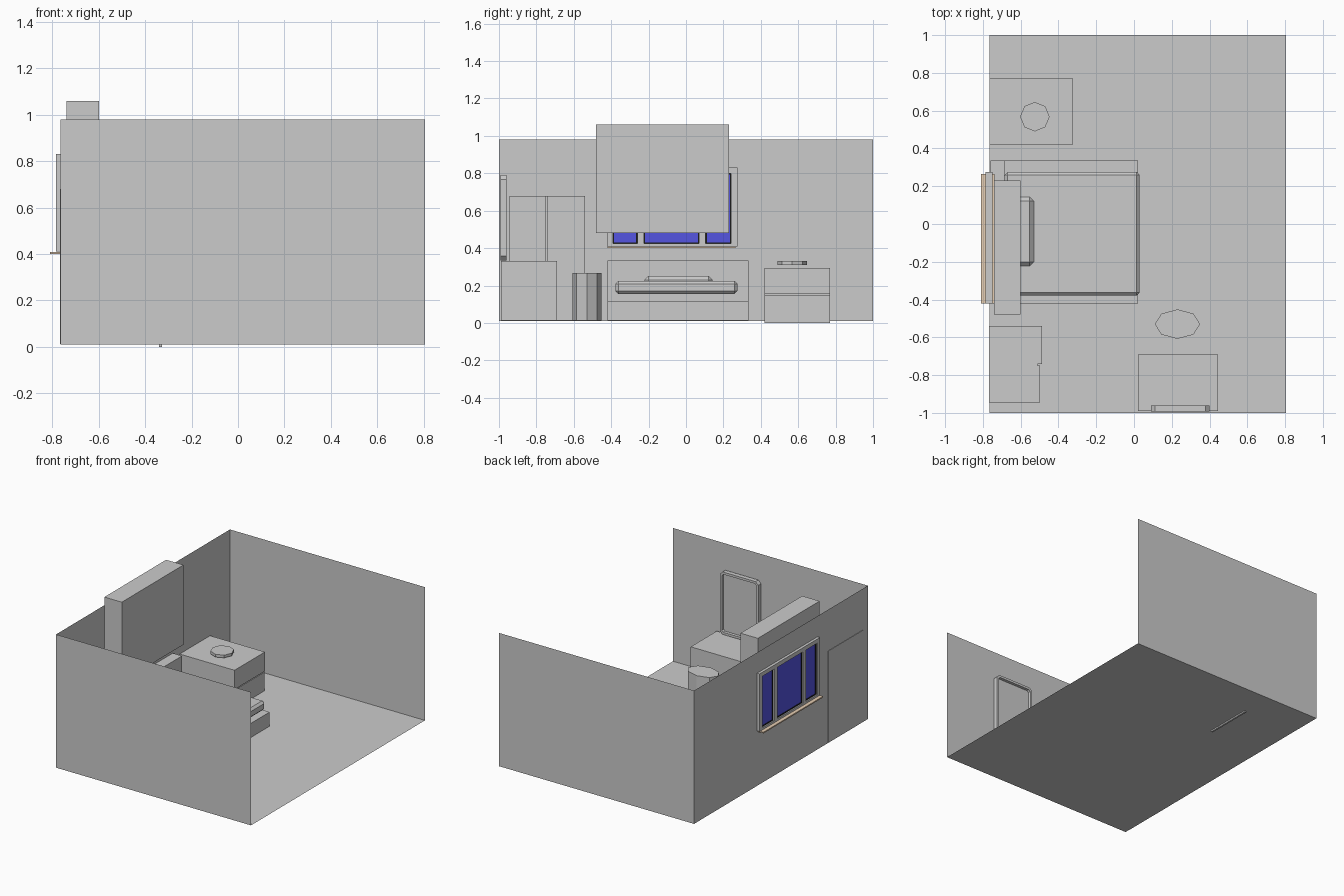
import bpy, bmesh, math
from mathutils import Vector

if "Cube" in bpy.data.objects:
    bpy.data.objects.remove(bpy.data.objects["Cube"])


def finish(name, bm, mat=None):
    bmesh.ops.recalc_face_normals(bm, faces=bm.faces)
    me = bpy.data.meshes.new(name)
    bm.to_mesh(me)
    bm.free()
    ob = bpy.data.objects.new(name, me)
    bpy.context.collection.objects.link(ob)
    if mat:
        me.materials.append(mat)
    return ob


def material(name, rgb):
    m = bpy.data.materials.new(name)
    m.diffuse_color = (*rgb, 1)
    m.use_nodes = True
    m.node_tree.nodes["Principled BSDF"].inputs["Base Color"].default_value = m.diffuse_color
    return m


def cube_bm(x, y, z):
    bm = bmesh.new()
    bmesh.ops.create_cube(bm, size=1)
    for v in bm.verts:
        v.co = Vector([r[0] + (c + 0.5) * (r[1] - r[0]) for c, r in zip(v.co, (x, y, z))])
    return bm


def box(name, x, y, z, mat=None, bevel=0):
    bm = cube_bm(x, y, z)
    if bevel:
        bmesh.ops.bevel(bm, geom=bm.edges[:], offset=bevel, segments=1, affect='EDGES')
    return finish(name, bm, mat)


def sheet(name, quads):
    bm = bmesh.new()
    for q in quads:
        bm.faces.new([bm.verts.new(p) for p in q])
    bmesh.ops.remove_doubles(bm, verts=bm.verts, dist=1e-5)
    return finish(name, bm)


def octagon(name, cx, cy, rx, ry, z0, z1):
    bm = bmesh.new()
    ring = [bm.verts.new((cx + rx * math.cos(i * math.pi / 4),
                          cy + ry * math.sin(i * math.pi / 4), z0)) for i in range(8)]
    f = bm.faces.new(ring)
    ext = bmesh.ops.extrude_face_region(bm, geom=[f])
    for g in ext['geom']:
        if isinstance(g, bmesh.types.BMVert):
            g.co.z = z1
    if f.is_valid is False or len(bm.faces) < 10:
        bm.faces.new(ring)
    return finish(name, bm)


glass = material("blue_glass", (0.09, 0.09, 0.75))
black = material("black_sash", (0.01, 0.01, 0.01))
tan = material("tan_wood", (0.80, 0.62, 0.45))

# Room shell: floor, two end walls, side wall with window opening
X0, X1, Z0, Z1 = -0.765, 0.805, 0.01, 0.98
sheet("floor", [[(X0, -1, Z0), (X1, -1, Z0), (X1, 1, Z0), (X0, 1, Z0)]])
for nm, y in (("front_wall", -1), ("back_wall", 1)):
    sheet(nm, [[(X0, y, Z0), (X1, y, Z0), (X1, y, Z1), (X0, y, Z1)]])
ys, zs = (-1, -0.41, 0.265, 1), (Z0, 0.42, 0.82, Z1)
sheet("window_wall", [[(X0, ys[i], zs[j]), (X0, ys[i + 1], zs[j]),
                       (X0, ys[i + 1], zs[j + 1]), (X0, ys[i], zs[j + 1])]
                      for i in range(3) for j in range(3) if (i, j) != (1, 1)])

# Window: frame, three panes with sashes, sill
fx = (-0.785, -0.75)
for i, (a, b) in enumerate(((-0.42, -0.39), (-0.26, -0.225), (0.07, 0.105), (0.24, 0.275))):
    box(f"window_post_{i}", fx, (a, b), (0.41, 0.83))
for nm, z in (("window_head", (0.80, 0.83)), ("window_foot", (0.41, 0.425))):
    box(nm, fx, (-0.42, 0.275), z)
for i, (a, b) in enumerate(((-0.39, -0.26), (-0.225, 0.07), (0.105, 0.24))):
    box(f"window_pane_{i}", (-0.771, -0.765), (a, b), (0.425, 0.80), glass)
    sx, t = (-0.776, -0.760), 0.006
    for k, (yy, zz) in enumerate((((a, a + t), (0.425, 0.80)), ((b - t, b), (0.425, 0.80)),
                                  ((a, b), (0.425, 0.425 + t)), ((a, b), (0.80 - t, 0.80)))):
        box(f"window_sash_{i}_{k}", sx, yy, zz, black)
box("window_sill", (-0.81, -0.738), (-0.42, 0.265), (0.40, 0.409), tan)

# Hanging wall box above the bed
box("hanging_cabinet", (-0.74, -0.60), (-0.48, 0.23), (0.48, 1.06))

# Bed
box("bed_base", (-0.69, 0.02), (-0.42, 0.335), (0.012, 0.115))
box("headboard", (-0.76, -0.685), (-0.42, 0.335), (0.012, 0.335))
box("mattress", (-0.685, 0.03), (-0.378, 0.275), (0.155, 0.225), bevel=0.016)
box("pillow", (-0.675, -0.53), (-0.222, 0.143), (0.20, 0.252), bevel=0.022)

# Nightstand with two drawer fronts and a plate on top
box("nightstand_body", (-0.764, -0.338), (0.42, 0.77), (0.012, 0.295))
for nm, x, z in (("lower_drawer", -0.327, (0.0, 0.146)), ("upper_drawer", -0.322, (0.155, 0.295))):
    box(nm, (-0.34, x), (0.42, 0.77), z)
octagon("plate", -0.525, 0.568, 0.078, 0.078, 0.31, 0.33)

# Wardrobe with two doors
box("wardrobe_body", (-0.768, -0.51), (-0.945, -0.54), (0.012, 0.68))
box("wardrobe_door_near", (-0.51, -0.497), (-0.945, -0.748), (0.012, 0.68))
box("wardrobe_door_far", (-0.51, -0.487), (-0.742, -0.54), (0.012, 0.68))

# Dressing table and stool
box("dressing_table", (0.02, 0.445), (-0.99, -0.69), (0.012, 0.33))
octagon("stool", 0.23, -0.53, 0.12, 0.078, 0.012, 0.268)

# Mirror: chamfered frame with recessed glass
bm = cube_bm((0.09, 0.40), (-0.992, -0.96), (0.335, 0.79))
edges = [e for e in bm.edges if abs(e.verts[0].co.y - e.verts[1].co.y) > 0.01]
bmesh.ops.bevel(bm, geom=edges, offset=0.022, segments=1, affect='EDGES')
bmesh.ops.recalc_face_normals(bm, faces=bm.faces)
front = max(bm.faces, key=lambda f: f.calc_center_median().y)
bmesh.ops.inset_region(bm, faces=[front], thickness=0.018)
bmesh.ops.inset_region(bm, faces=[front], thickness=0.001, depth=-0.02)
finish("mirror", bm)
